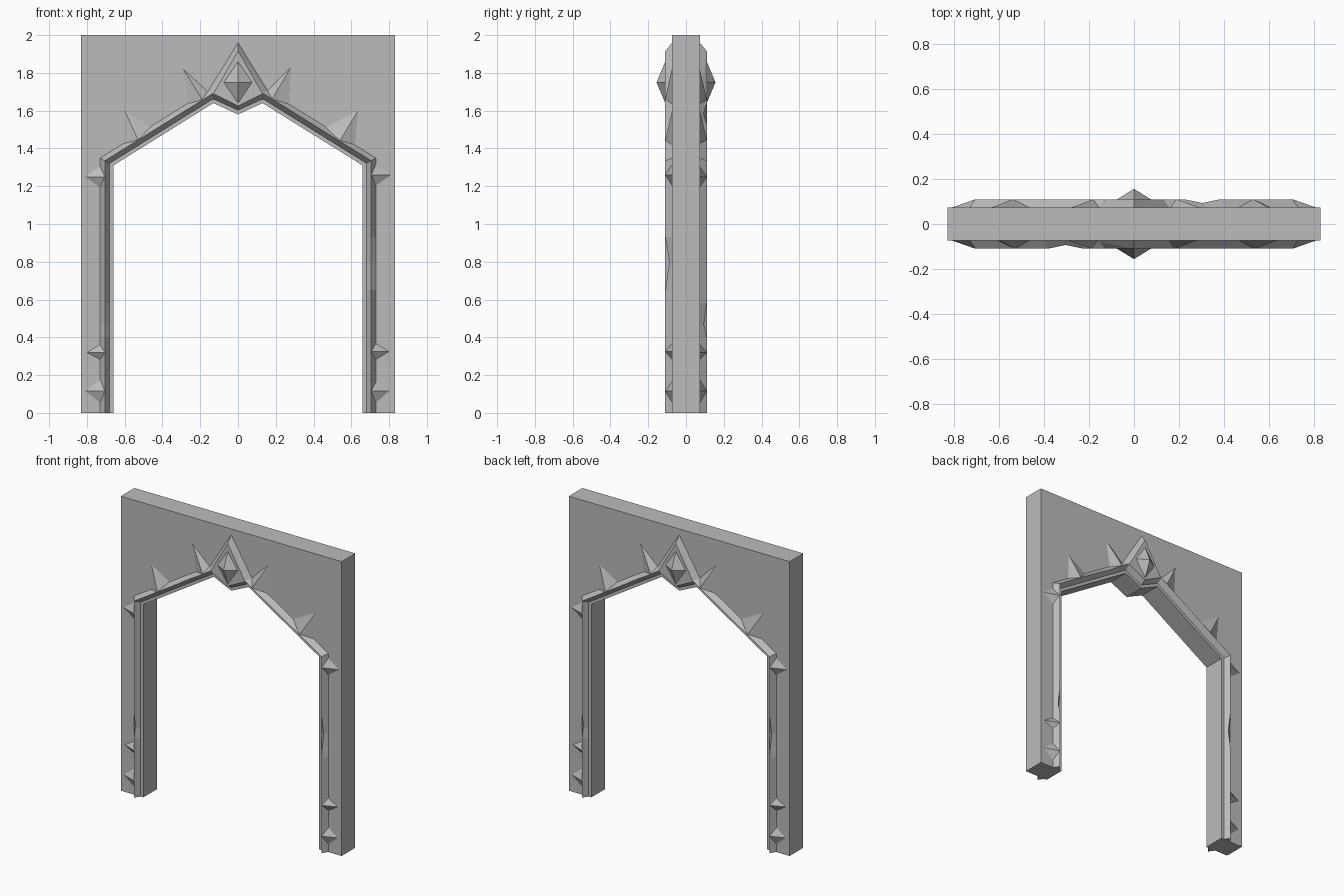
import bpy, bmesh, math
from mathutils import Vector, Matrix

cube = bpy.data.objects.get("Cube")
if cube:
    bpy.data.objects.remove(cube)

stone = bpy.data.materials.new("grey stone")
stone.use_nodes = True
GREY = (0.5, 0.5, 0.5, 1)
stone.diffuse_color = GREY
stone.node_tree.nodes["Principled BSDF"].inputs["Base Color"].default_value = GREY

WALL = 0.073     # half thickness of the wall
RELIEF = 0.037   # height of the moulding above it
HALF_TURN = Matrix.Rotation(math.pi, 4, 'Z')


def add_object(name, bm, back=True):
    """Store a mesh, and its half-turned twin on the back face."""
    bmesh.ops.recalc_face_normals(bm, faces=bm.faces)
    mesh = bpy.data.meshes.new(name)
    bm.to_mesh(mesh)
    bm.free()
    mesh.materials.append(stone)
    for side in ("front", "back") if back else ("",):
        obj = bpy.data.objects.new(f"{side}_{name}".strip("_"), mesh)
        bpy.context.collection.objects.link(obj)
        if side == "back":
            obj.matrix_world = HALF_TURN


def hull(name, points):
    """Convex faceted solid on the front face: (x, z, height above wall)."""
    bm = bmesh.new()
    for x, z, h in points:
        bm.verts.new((x, -WALL - h, z))
    bmesh.ops.convex_hull(bm, input=bm.verts)
    add_object(name, bm)


# Wall slab with the pointed doorway
half = [(0.66, 0), (0.66, 1.31), (0.13, 1.64)]
opening = [(-x, z) for x, z in half] + [(0, 1.58)] + half[::-1]
outline = opening + [(0.83, 0), (0.83, 2), (-0.83, 2), (-0.83, 0)]
bm = bmesh.new()
face = bm.faces.new([bm.verts.new((x, -WALL, z)) for x, z in outline])
ext = bmesh.ops.extrude_face_region(bm, geom=[face])
bmesh.ops.translate(bm, vec=(0, 2 * WALL, 0),
                    verts=[v for v in ext["geom"] if isinstance(v, bmesh.types.BMVert)])
add_object("wall", bm, back=False)

# Ridged moulding along the opening, with worn chips in its crest
chips = {1: [(-0.66, 0.40, 1), (-0.66, 0.47, 0.6), (-0.66, 0.58, 1)],
         2: [(-0.36, 1.497, 1), (-0.28, 1.547, 0.55), (-0.2, 1.596, 1)],
         6: [(0.66, 0.93, 1), (0.66, 0.80, 0.4), (0.66, 0.65, 1)]}
path = []
for i, (x, z) in enumerate(opening):
    path += chips.get(i, []) + [(x, z, 1)]


def offset(i, d):
    """Mitred outward offset of path point i."""
    p = Vector(path[i][:2])
    normals = []
    for a, b in ((i - 1, i), (i, i + 1)):
        if a >= 0 and b < len(path):
            t = (Vector(path[b][:2]) - Vector(path[a][:2])).normalized()
            normals.append(Vector((-t.y, t.x)))
    m = sum(normals, Vector((0, 0))).normalized()
    return p + m * d / m.dot(normals[0])


bm = bmesh.new()
rows = []
for i, (_, _, crest) in enumerate(path):
    row = []
    for d, h in ((0.02, 0), (0.045, RELIEF * crest), (0.07, 0)):
        q = offset(i, d)
        row.append(bm.verts.new((q.x, -WALL - h, q.y)))
    rows.append(row)
for a, b in zip(rows, rows[1:]):
    for j in range(3):
        k = (j + 1) % 3
        bm.faces.new((a[j], a[k], b[k], b[j]))
bm.faces.new(rows[0])
bm.faces.new(rows[-1])
add_object("moulding", bm)

# Keystone plate with bevelled rim, and the crystal on it
hull("keystone", [(0, 1.96, 0), (0.185, 1.66, 0), (-0.185, 1.66, 0), (0, 1.66, 0),
                  (0, 1.915, RELIEF), (0.13, 1.69, RELIEF), (-0.13, 1.69, RELIEF)])
hull("keystone_point", [(-0.13, 1.69, 0), (0.13, 1.69, 0), (0, 1.61, 0),
                        (-0.13, 1.69, RELIEF), (0.13, 1.69, RELIEF), (0, 1.625, RELIEF)])
hull("keystone_crystal", [(0, 1.86, RELIEF), (0, 1.64, RELIEF), (0.075, 1.75, RELIEF),
                          (-0.075, 1.75, RELIEF), (0, 1.75, 0.083)])

# Thorns on the jambs: side, height of tip, base bottom, base top, reach
for s, z, low, high, tip in ((-1, 1.25, 1.19, 1.31, 0.81), (-1, 0.32, 0.28, 0.365, 0.80),
                             (-1, 0.115, 0.05, 0.18, 0.81), (1, 1.26, 1.20, 1.32, 0.81),
                             (1, 0.325, 0.28, 0.37, 0.80), (1, 0.115, 0.05, 0.17, 0.80)):
    hull("jamb_thorn", [(s * tip, z, 0), (s * 0.725, low, 0), (s * 0.725, high, 0),
                        (s * 0.705, z, RELIEF)])

# Thorns on the arch: tip, crest point, and the two base corners
for tip, crest, a, b in (
        ((-0.29, 1.82), (-0.19, 1.66), (-0.26, 1.63), (-0.16, 1.70)),
        ((-0.60, 1.60), (-0.53, 1.447), (-0.605, 1.42), (-0.46, 1.51)),
        ((0.28, 1.83), (0.18, 1.66), (0.15, 1.70), (0.27, 1.625)),
        ((0.635, 1.60), (0.54, 1.442), (0.46, 1.51), (0.62, 1.42))):
    hull("arch_thorn", [(*tip, 0), (*a, 0), (*b, 0), (*crest, RELIEF)])
